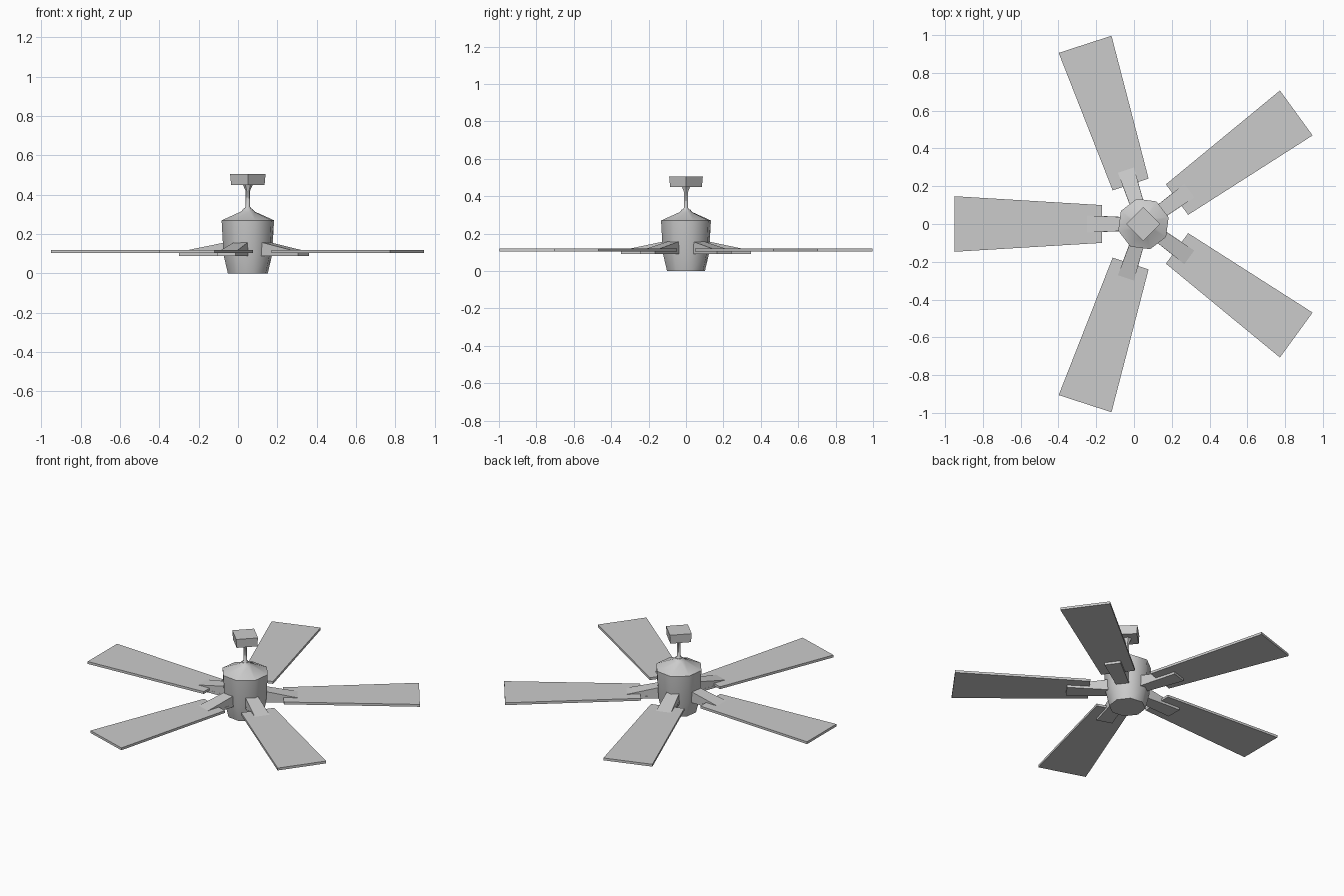
import bpy, bmesh, math
from mathutils import Matrix

cube = bpy.data.objects.get("Cube")
if cube:
    bpy.data.objects.remove(cube)

AXIS_X = 0.05  # the hub sits slightly off the centre of the blade spread


def make_material(name, value):
    mat = bpy.data.materials.new(name)
    mat.use_nodes = True
    colour = (value, value, value, 1)
    mat.diffuse_color = colour
    mat.node_tree.nodes["Principled BSDF"].inputs["Base Color"].default_value = colour
    return mat


GREY = make_material("plain grey", 0.6)


def finish(name, bm, angle=0, smooth=0):
    bmesh.ops.recalc_face_normals(bm, faces=bm.faces)
    mesh = bpy.data.meshes.new(name)
    bm.to_mesh(mesh)
    bm.free()
    mesh.materials.append(GREY)
    obj = bpy.data.objects.new(name, mesh)
    bpy.context.collection.objects.link(obj)
    obj.matrix_world = Matrix.Translation((AXIS_X, 0, 0)) @ Matrix.Rotation(math.radians(angle), 4, 'Z')
    if smooth:
        bpy.ops.object.select_all(action='DESELECT')
        obj.select_set(True)
        bpy.context.view_layer.objects.active = obj
        bpy.ops.object.shade_smooth_by_angle(angle=math.radians(smooth))
    return obj


def lathe(name, profile, sides, turn=0, smooth=50):
    """Closed solid of revolution from (radius, height) pairs."""
    bm = bmesh.new()
    rings = []
    for r, z in profile:
        rings.append([bm.verts.new((r * math.cos(math.tau * i / sides),
                                    r * math.sin(math.tau * i / sides), z))
                      for i in range(sides)])
    for low, high in zip(rings, rings[1:]):
        for i in range(sides):
            j = (i + 1) % sides
            bm.faces.new((low[i], low[j], high[j], high[i]))
    bm.faces.new(rings[0])
    bm.faces.new(rings[-1])
    return finish(name, bm, turn, smooth)


def tapered_bar(name, inner, outer, angle):
    """Bar along the radius; each end is (radius, half width, bottom, top)."""
    bm = bmesh.new()
    ends = []
    for r, w, low, high in (inner, outer):
        ends.append([bm.verts.new(p) for p in
                     ((r, -w, low), (r, w, low), (r, w, high), (r, -w, high))])
    a, b = ends
    for i in range(4):
        j = (i + 1) % 4
        bm.faces.new((a[i], a[j], b[j], b[i]))
    bm.faces.new(a)
    bm.faces.new(b)
    return finish(name, bm, angle)


# Motor housing, hanging rod and ceiling canopy
lathe("motor_housing", [(0.105, 0), (0.128, 0.095), (0.138, 0.27), (0.035, 0.315),
                        (0.022, 0.33)], 8, 15)
lathe("hanging_rod", [(0.022, 0.325), (0.011, 0.34), (0.011, 0.42), (0.025, 0.45)], 6)
lathe("ceiling_canopy", [(0.085, 0.45), (0.09, 0.505)], 4, 0, 30)

# Five blades, each held by a sloping arm with a plate beneath
for n in range(5):
    angle = 36 + 72 * n
    tapered_bar(f"blade_{n + 1}", (0.22, 0.1, 0.105, 0.12), (1.0, 0.147, 0.105, 0.12), angle)
    tapered_bar(f"blade_arm_{n + 1}", (0.09, 0.036, 0.092, 0.163), (0.305, 0.045, 0.092, 0.119), angle)
    tapered_bar(f"arm_plate_{n + 1}", (0.1, 0.037, 0.09, 0.105), (0.35, 0.048, 0.09, 0.105), angle)
